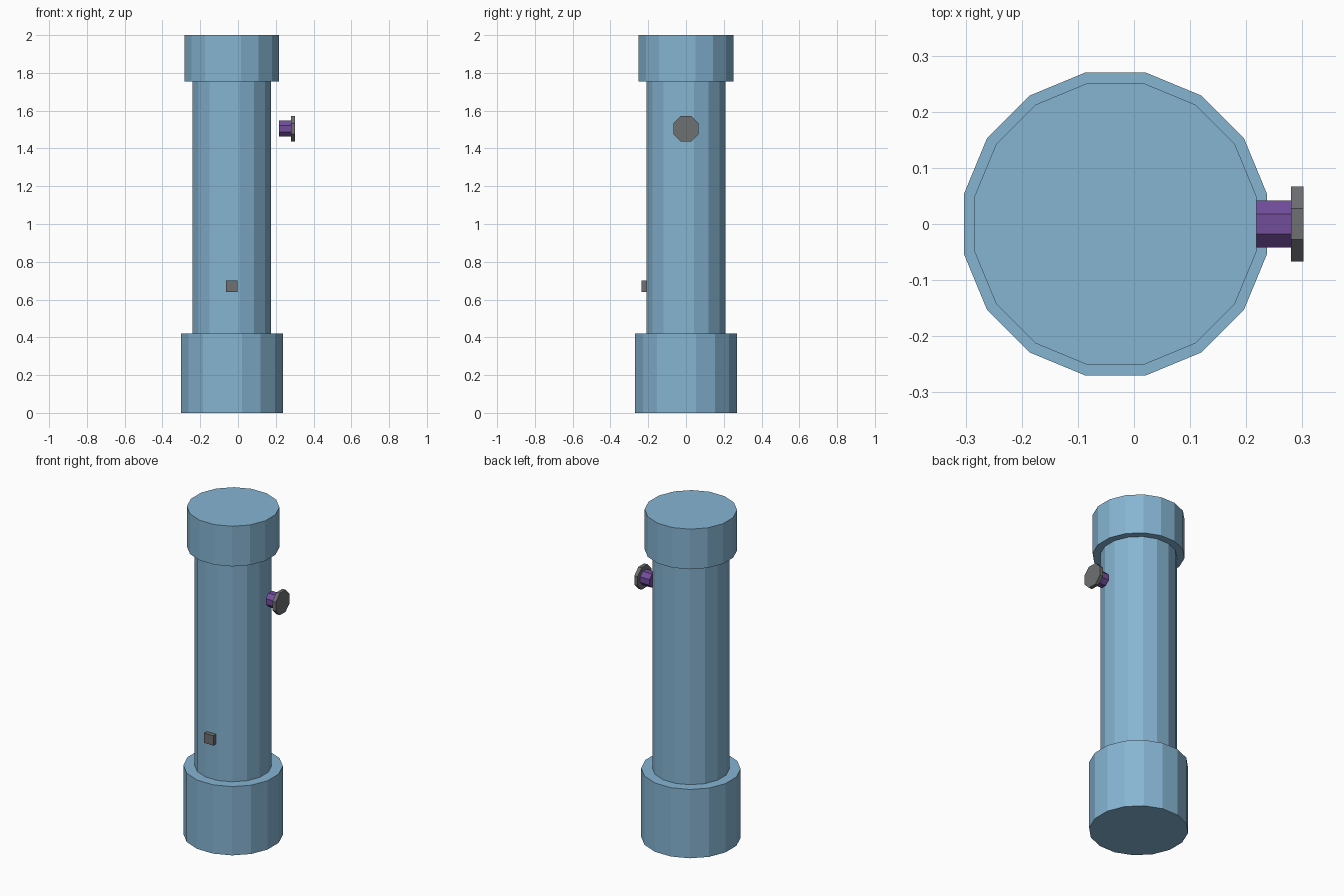
import bpy
import math

if "Cube" in bpy.data.objects:
    bpy.data.objects.remove(bpy.data.objects["Cube"])


def material(name, rgb):
    m = bpy.data.materials.new(name)
    m.diffuse_color = (*rgb, 1.0)
    m.use_nodes = True
    m.node_tree.nodes["Principled BSDF"].inputs["Base Color"].default_value = m.diffuse_color
    return m


BLUE = material("pale_blue", (0.24, 0.46, 0.65))
PURPLE = material("purple", (0.17, 0.075, 0.33))
GREY = material("grey", (0.155, 0.16, 0.17))

AXIS_X = -0.033   # centre line of the column
KNOB_Z = 1.505


def prism(name, sides, apothem, start, end, mat, along="Z"):
    """Regular prism with flats facing the axes, running from start to end."""
    mid = (start + end) / 2
    loc = (AXIS_X, 0, mid) if along == "Z" else (mid, 0, KNOB_Z)
    bpy.ops.mesh.primitive_cylinder_add(
        vertices=sides, radius=apothem / math.cos(math.pi / sides),
        depth=end - start, location=loc)
    ob = bpy.context.object
    ob.name = name
    # half-step turn puts the flats on the axes
    turn = math.pi / sides
    for v in ob.data.vertices:
        x, y, z = v.co
        x, y = (x * math.cos(turn) - y * math.sin(turn),
                x * math.sin(turn) + y * math.cos(turn))
        v.co = (x, y, z) if along == "Z" else (z, x, y)
    if along == "X":
        ob.data.update()
    ob.data.materials.append(mat)
    return ob


# Column: base collar, shaft and top collar
prism("base_collar", 16, 0.270, 0.0, 0.42, BLUE)
prism("shaft", 16, 0.209, 0.01, 1.99, BLUE)
prism("top_collar", 16, 0.251, 1.755, 2.0, BLUE)

# Side knob: stem and end disc, standing clear of the shaft
prism("knob_stem", 8, 0.042, 0.217, 0.295, PURPLE, "X")
prism("knob_disc", 8, 0.067, 0.28, 0.302, GREY, "X")

# Small block on the front of the shaft
bpy.ops.mesh.primitive_cube_add(size=1, location=(-0.033, -0.215, 0.67))
block = bpy.context.object
block.name = "front_block"
block.scale = (0.062, 0.04, 0.06)
block.data.materials.append(GREY)
